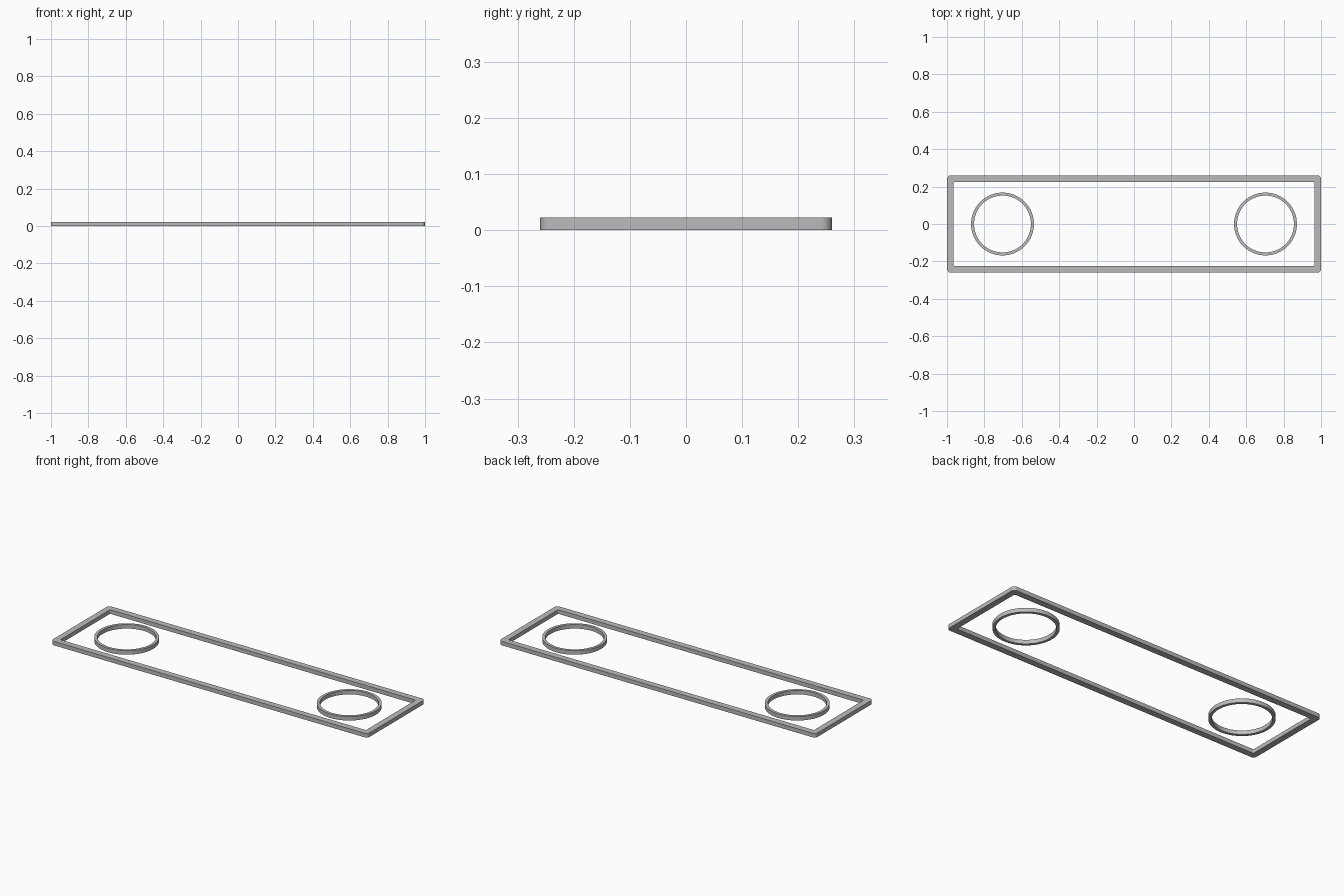
import bpy
import bmesh
from math import cos, sin, pi, radians

HEIGHT = 0.023

cube = bpy.data.objects.get("Cube")
if cube:
    bpy.data.objects.remove(cube, do_unlink=True)

grey = bpy.data.materials.new("plain grey")
grey.use_nodes = True
colour = (0.5, 0.5, 0.5, 1)
grey.diffuse_color = colour
grey.node_tree.nodes["Principled BSDF"].inputs["Base Color"].default_value = colour


def rounded_rectangle(half_x, half_y, radius, steps=8):
    """Counter-clockwise outline with a quarter arc at each corner."""
    points = []
    for corner, (sx, sy) in enumerate([(1, 1), (-1, 1), (-1, -1), (1, -1)]):
        for i in range(steps + 1):
            a = (corner + i / steps) * pi / 2
            points.append((sx * (half_x - radius) + radius * cos(a),
                           sy * (half_y - radius) + radius * sin(a)))
    return points


def circle(radius, sides=64):
    return [(radius * cos(2 * pi * i / sides), radius * sin(2 * pi * i / sides))
            for i in range(sides)]


def band(name, outer, inner, x=0):
    """Closed flat band between two outlines, raised to HEIGHT."""
    bm = bmesh.new()
    loops = [[bm.verts.new((px, py, z)) for px, py in outline]
             for outline, z in ((outer, 0), (outer, HEIGHT), (inner, HEIGHT), (inner, 0))]
    n = len(outer)
    for k in range(4):
        a, b = loops[k], loops[(k + 1) % 4]
        for i in range(n):
            j = (i + 1) % n
            bm.faces.new((a[i], a[j], b[j], b[i]))
    bmesh.ops.recalc_face_normals(bm, faces=bm.faces)
    mesh = bpy.data.meshes.new(name)
    bm.to_mesh(mesh)
    bm.free()
    mesh.materials.append(grey)
    obj = bpy.data.objects.new(name, mesh)
    obj.location.x = x
    bpy.context.collection.objects.link(obj)
    bpy.ops.object.select_all(action="DESELECT")
    obj.select_set(True)
    bpy.context.view_layer.objects.active = obj
    bpy.ops.object.shade_smooth_by_angle(angle=radians(30))


# Rectangular border with softened corners
band("outer_frame", rounded_rectangle(1, 0.26, 0.02),
     rounded_rectangle(0.965, 0.224, 0.006))

# Matching ring at each end
for side, sign in (("left", 1), ("right", -1)):
    band(side + "_ring", circle(0.168), circle(0.152), sign * 0.703)
